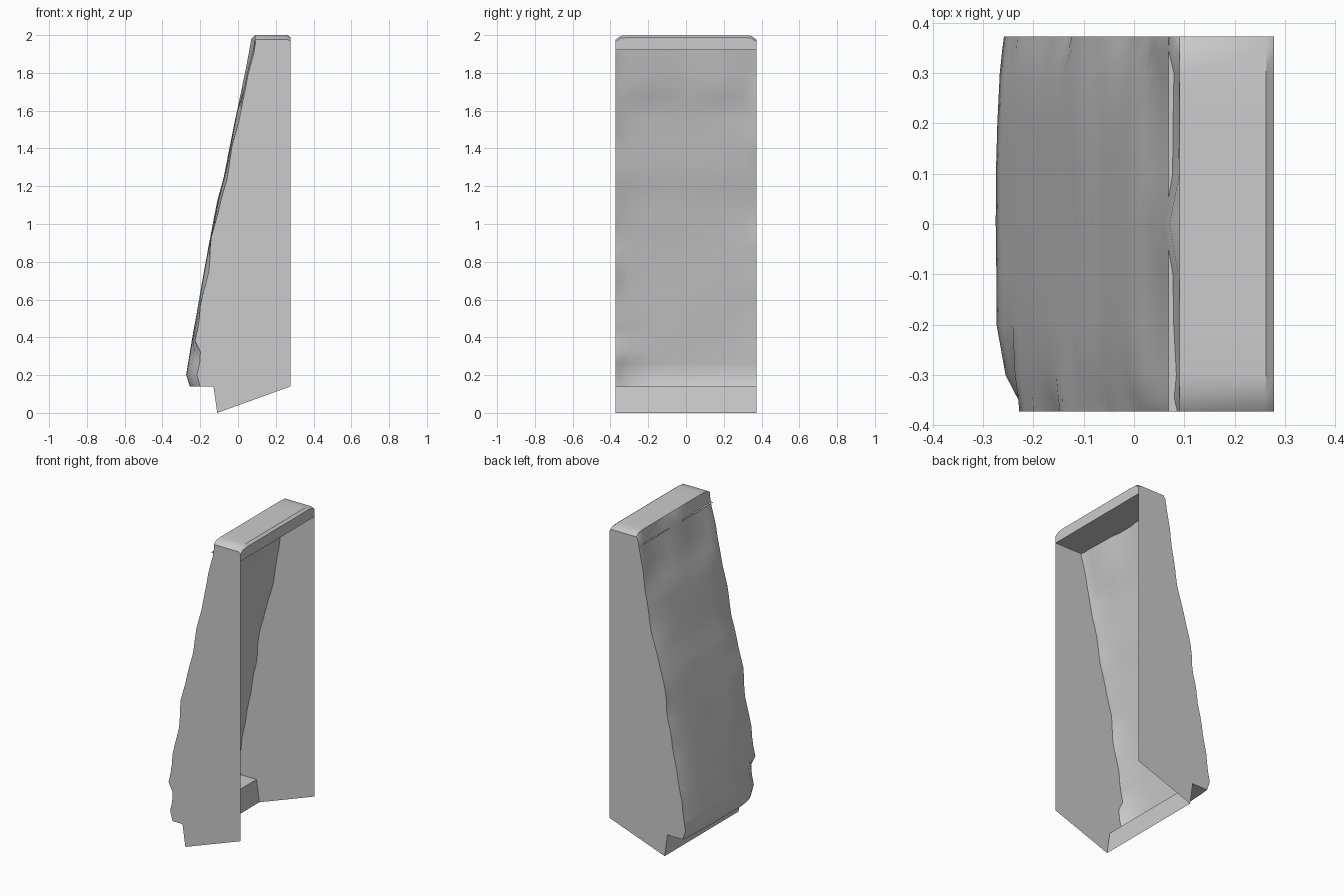
import bpy, bmesh, random
from mathutils import noise, Vector

random.seed(4)
cube = bpy.data.objects.get("Cube")
if cube:
    bpy.data.objects.remove(cube, do_unlink=True)

stone = bpy.data.materials.new("grey_stone")
stone.use_nodes = True
grey = (0.6, 0.6, 0.6, 1)
stone.diffuse_color = grey
stone.node_tree.nodes["Principled BSDF"].inputs["Base Color"].default_value = grey

HALF, BACK = 0.372, 0.278
SLOPE = [(0.14, -0.255), (0.2, -0.275), (0.4, -0.245), (0.8, -0.173),
         (1.14, -0.11), (1.26, -0.075), (1.63, 0.0), (1.98, 0.068)]
COLUMNS = [-HALF, -0.345, -0.3, -0.2, -0.1, 0, 0.1, 0.2, 0.3, 0.345, HALF]
ROWS = 30


def slope_x(z):
    """Sloping front profile at height z."""
    for (z0, x0), (z1, x1) in zip(SLOPE, SLOPE[1:]):
        if z <= z1:
            return x0 + (x1 - x0) * (z - z0) / (z1 - z0)
    return SLOPE[-1][1]


def recess(y, z):
    """Depth of the worn surface behind the profile."""
    n = noise.noise(Vector((y * 3, z * 3.5, 1.7)))
    depth = 0.004 + 0.006 * n
    if abs(y) > 0.29:                                  # chipped long edges
        edge = (abs(y) - 0.28) / (HALF - 0.28)
        chip = noise.noise(Vector((y * 5, z * 6, 4.2)))
        depth += edge * (0.016 + 0.018 * chip)
    if z < 0.36 and y < -0.25:                         # broken lower corner
        depth += 0.035 * (-y - 0.25) / 0.12
    if z > 1.62 and 0.09 < abs(y) < 0.31:              # shallow hollows near the top
        depth += 0.016 * min(1, (z - 1.62) / 0.1)
    return max(depth, 0)


def section(y):
    """Cross-section at y, from the foot, up the slope and over the cap."""
    drop = 0.022 if abs(y) == HALF else 0.004 if abs(y) > 0.34 else 0
    path = [(-0.11, 0), (-0.13, 0.14)]
    for i in range(ROWS + 1):
        z = 0.14 + (1.98 - drop - 0.14) * i / ROWS
        path.append((slope_x(z) + recess(y, z), z))
    path += [(0.09, 2 - drop), (0.262, 2 - drop), (BACK, 1.988 - drop), (BACK, 1.92)]
    return path


def finish(bm, name, angle):
    mesh = bpy.data.meshes.new(name)
    bmesh.ops.recalc_face_normals(bm, faces=bm.faces)
    bm.to_mesh(mesh)
    bm.free()
    mesh.materials.append(stone)
    obj = bpy.data.objects.new(name, mesh)
    bpy.context.collection.objects.link(obj)
    bpy.ops.object.select_all(action='DESELECT')
    obj.select_set(True)
    bpy.context.view_layer.objects.active = obj
    bpy.ops.object.shade_smooth_by_angle(angle=angle)
    return obj


# Open-backed shell: foot, worn slope, cap, lip and side panels
bm = bmesh.new()
grid = [[bm.verts.new((x, y, z)) for x, z in section(y)] for y in COLUMNS]
for a, b in zip(grid, grid[1:]):
    for i in range(len(a) - 1):
        bm.faces.new((a[i], b[i], b[i + 1], a[i + 1]))
for column in (grid[0], grid[-1]):
    corner = bm.verts.new((BACK, column[0].co.y, 0.14))
    bm.faces.new(column + [corner])
finish(bm, "buttress_shell", 0.6)

# Underside of the cap
bm = bmesh.new()
inner = slope_x(1.92) + 0.012
bm.faces.new([bm.verts.new((x, y, 1.92)) for x, y in
              ((inner, -HALF), (BACK, -HALF), (BACK, HALF), (inner, HALF))])
bmesh.ops.reverse_faces(bm, faces=bm.faces)
finish(bm, "cap_underside", 0.6)
